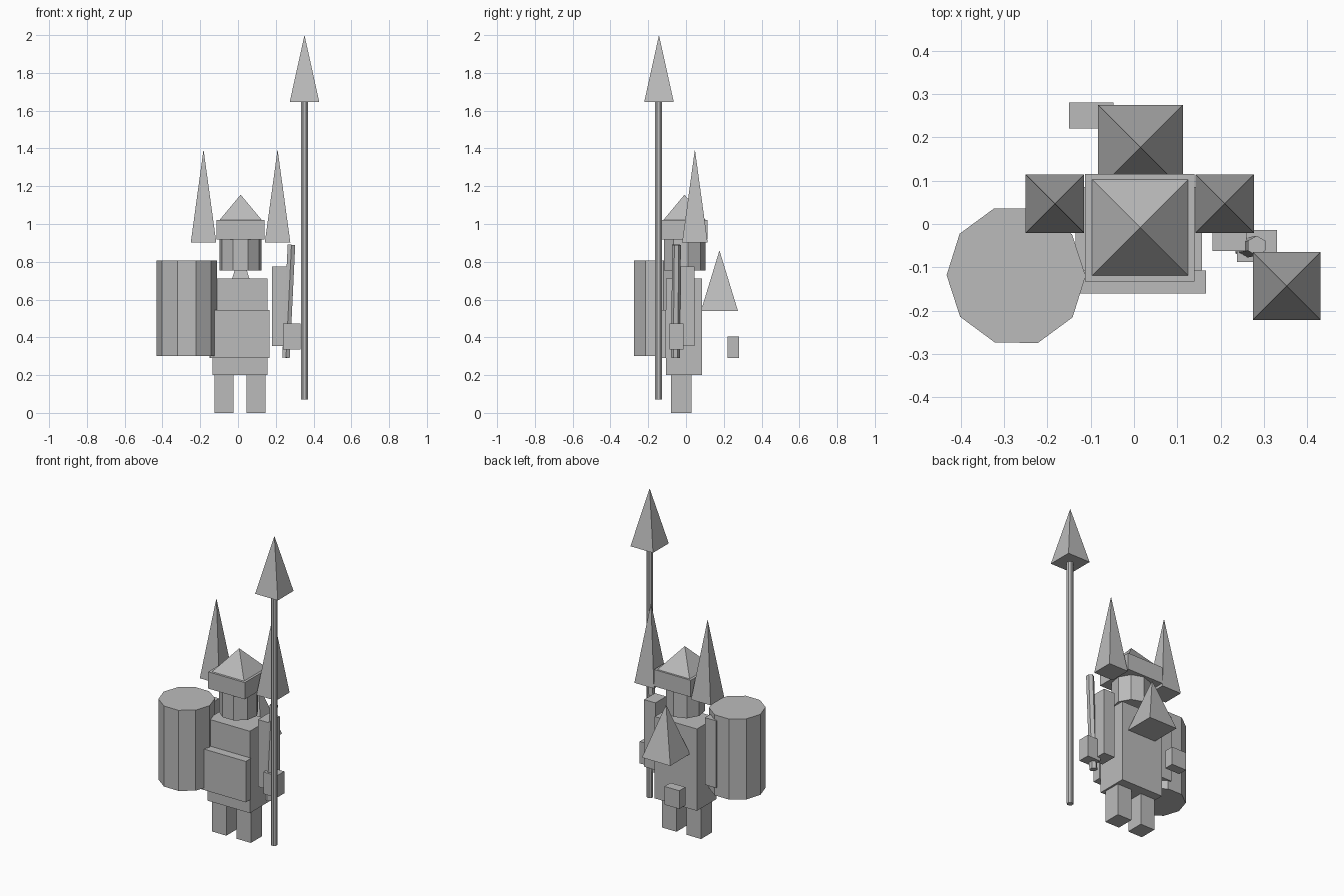
import bpy
import math
from mathutils import Vector

if "Cube" in bpy.data.objects:
    bpy.data.objects.remove(bpy.data.objects["Cube"])

grey = bpy.data.materials.new("plain grey")
grey.diffuse_color = (0.5, 0.5, 0.5, 1)
grey.use_nodes = True
grey.node_tree.nodes["Principled BSDF"].inputs["Base Color"].default_value = grey.diffuse_color


def finish(name):
    ob = bpy.context.object
    ob.name = name
    ob.data.materials.append(grey)
    return ob


def box(name, x, y, z):
    """Box from (min, max) pairs."""
    bpy.ops.mesh.primitive_cube_add(
        size=1, location=[(a + b) / 2 for a, b in (x, y, z)])
    ob = finish(name)
    ob.scale = [b - a for a, b in (x, y, z)]
    return ob


def pyramid(name, cx, cy, half, z0, z1):
    """Square pyramid with sides along the axes."""
    bpy.ops.mesh.primitive_cone_add(
        vertices=4, radius1=half * math.sqrt(2), radius2=0, depth=z1 - z0,
        location=(cx, cy, (z0 + z1) / 2), rotation=(0, 0, math.pi / 4))
    return finish(name)


def rod(name, start, end, sides, radius, turn=0):
    """Cylinder between two points."""
    a, b = Vector(start), Vector(end)
    d = b - a
    bpy.ops.mesh.primitive_cylinder_add(
        vertices=sides, radius=radius, depth=d.length, location=(a + b) / 2)
    ob = finish(name)
    tilt = Vector((0, 0, 1)).rotation_difference(d)
    ob.rotation_euler = tilt.to_euler()
    ob.rotation_euler.z += turn
    return ob


MID = 0.01  # centre line of the figure

# Legs, torso and front plate
for side, s in (("left", -1), ("right", 1)):
    c = MID + s * 0.085
    box(side + "_leg", (c - 0.05, c + 0.05), (-0.08, 0.03), (0, 0.205))
    c = MID + s * 0.21
    box(side + "_arm", (c - 0.039, c + 0.039), (-0.062, 0.044), (0.355, 0.775))
    pyramid(side + "_shoulder_spike", 0.0135 + s * 0.196, 0.047, 0.0675, 0.902, 1.395)
box("torso", (-0.135, 0.157), (-0.107, 0.085), (0.2, 0.712))
box("front_plate", (-0.147, 0.166), (-0.16, -0.107), (0.29, 0.546))

# Head and hat
rod("head", (0.013, -0.01, 0.755), (0.013, -0.01, 0.92), 9, 0.113)
box("hat_brim", (-0.113, 0.14), (-0.133, 0.115), (0.917, 1.022))
pyramid("hat_top", 0.014, -0.008, 0.111, 1.022, 1.155)

# Barrel-shaped shield at the left side
shield = rod("round_barrel", (-0.272, -0.119, 0.302), (-0.272, -0.119, 0.806),
             10, 0.16, math.pi / 10)
shield.scale.y = 1.02

# Right hand with short stick
box("right_hand", (0.238, 0.33), (-0.088, -0.014), (0.335, 0.472))
rod("short_stick", (0.254, -0.056, 0.292), (0.283, -0.05, 0.89), 6, 0.023)

# Spear
rod("spear_shaft", (0.352, -0.145, 0.07), (0.352, -0.145, 1.65), 8, 0.0195, math.pi / 8)
pyramid("spear_tip", 0.352, -0.143, 0.078, 1.647, 2.0)

# Parts on the back
pyramid("back_spike", 0.0145, 0.177, 0.098, 0.54, 0.86)
box("left_hand", (-0.15, -0.047), (0.22, 0.28), (0.29, 0.404))
